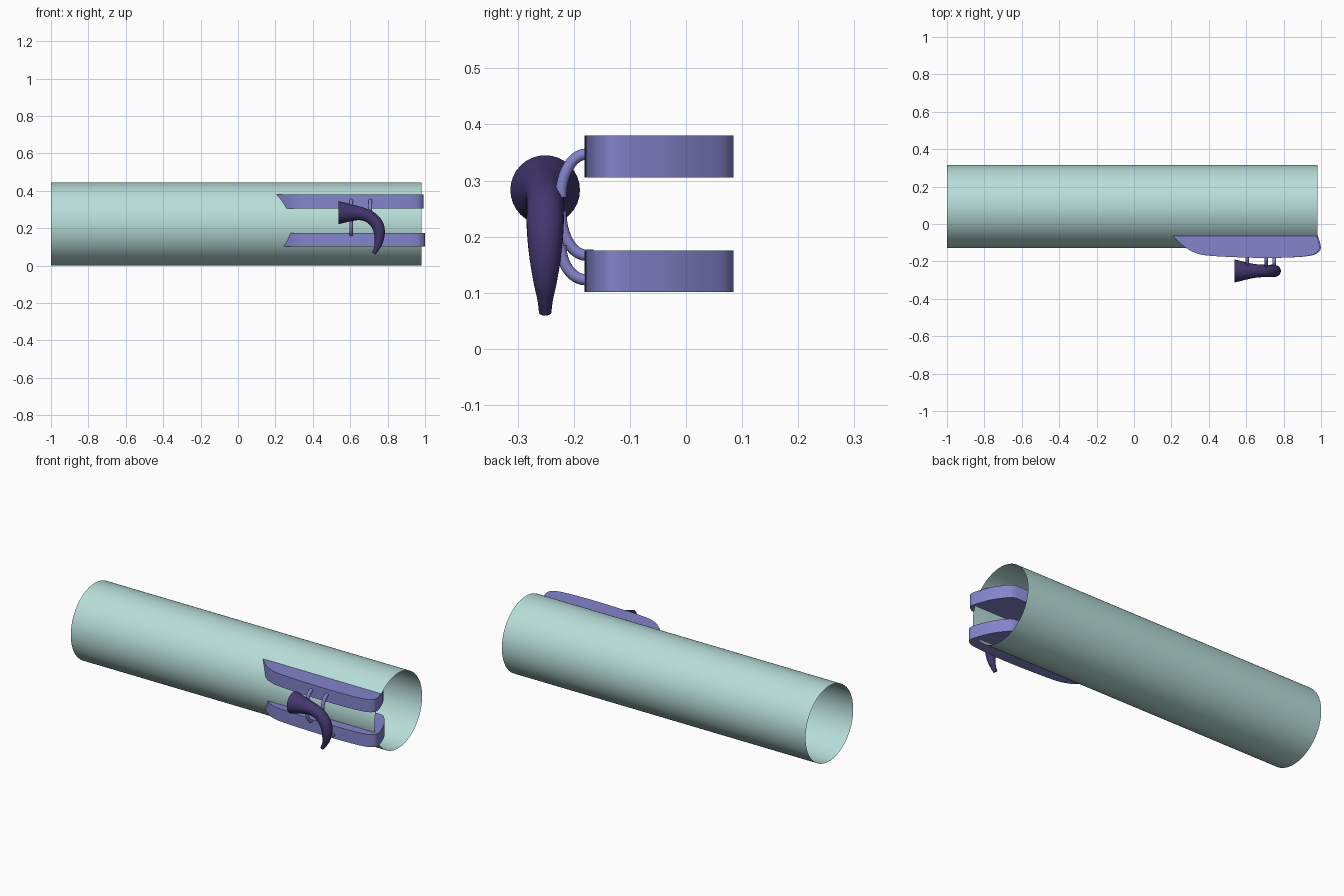
import bpy, bmesh, math
from mathutils import Vector

cube = bpy.data.objects.get("Cube")
if cube:
    bpy.data.objects.remove(cube)


def material(name, rgb):
    m = bpy.data.materials.new(name)
    m.use_nodes = True
    m.diffuse_color = (*rgb, 1)
    m.node_tree.nodes["Principled BSDF"].inputs["Base Color"].default_value = (*rgb, 1)
    return m


MINT = material("pale_mint", (0.48, 0.73, 0.69))
LILAC = material("periwinkle", (0.23, 0.23, 0.60))
PLUM = material("dark_plum", (0.055, 0.038, 0.16))


def finish(bm, name, mat, angle=35, fix=True):
    if fix:
        bmesh.ops.recalc_face_normals(bm, faces=bm.faces)
    mesh = bpy.data.meshes.new(name)
    bm.to_mesh(mesh)
    bm.free()
    mesh.materials.append(mat)
    ob = bpy.data.objects.new(name, mesh)
    bpy.context.collection.objects.link(ob)
    bpy.ops.object.select_all(action='DESELECT')
    ob.select_set(True)
    bpy.context.view_layer.objects.active = ob
    bpy.ops.object.shade_smooth_by_angle(angle=math.radians(angle))
    return ob


def spline(points, steps=6):
    """Smooth curve through the points, of any dimension."""
    p = [Vector(q) for q in points]
    p = [2 * p[0] - p[1]] + p + [2 * p[-1] - p[-2]]
    out = []
    for a, b, c, d in zip(p, p[1:], p[2:], p[3:]):
        for i in range(steps):
            t = i / steps
            out.append(0.5 * (2 * b + (c - a) * t + (2 * a - 5 * b + 4 * c - d) * t * t
                              + (3 * b - a - 3 * c + d) * t ** 3))
    return out + [p[-2]]


def sweep(name, path, radii, side, mat, sides=32):
    """Round section along a planar path; side is the plane's normal."""
    bm = bmesh.new()
    rings = []
    for i, c in enumerate(path):
        along = path[min(i + 1, len(path) - 1)] - path[max(i - 1, 0)]
        up = side.cross(along).normalized()
        turns = [math.tau * k / sides for k in range(sides)]
        rings.append([bm.verts.new(c + radii[i] * (side * math.cos(t) + up * math.sin(t)))
                      for t in turns])
    for r, s in zip(rings, rings[1:]):
        for k in range(sides):
            j = (k + 1) % sides
            bm.faces.new((r[k], r[j], s[j], s[k]))
    bm.faces.new(rings[0])
    bm.faces.new(rings[-1])
    return finish(bm, name, mat)


# Open thin-walled tube lying along x
R, TUBE_Y, SIDES = 0.222, 0.093, 96
bm = bmesh.new()
ends = [[bm.verts.new((x, TUBE_Y + R * math.cos(math.tau * k / SIDES),
                       R + R * math.sin(math.tau * k / SIDES))) for k in range(SIDES)]
        for x in (-1, 0.98)]
for k in range(SIDES):
    j = (k + 1) % SIDES
    bm.faces.new((ends[0][k], ends[0][j], ends[1][j], ends[1][k]))
finish(bm, "tube", MINT)

# Two flat rails set through the wall of the tube
OUTLINE = [(0.08, 0.075), (0.14, 0.005), (0.21, -0.064), (0.265, -0.115), (0.32, -0.15),
           (0.40, -0.169), (0.62, -0.180), (0.80, -0.180), (0.93, -0.171), (0.98, -0.153),
           (0.995, -0.12), (0.972, -0.045), (0.945, 0.008), (0.90, 0.068), (0.87, 0.085)]


def rail(name, low, high, shift):
    bm = bmesh.new()
    shape = spline(OUTLINE) + [Vector((0.09, 0.085))]
    face = bm.faces.new([bm.verts.new((p.x + shift, p.y, low)) for p in shape])
    top = bmesh.ops.extrude_face_region(bm, geom=[face])["geom"]
    bmesh.ops.translate(bm, vec=(0, 0, high - low),
                        verts=[v for v in top if isinstance(v, bmesh.types.BMVert)])
    finish(bm, name, LILAC)


rail("upper_rail", 0.305, 0.38, -0.003)
rail("lower_rail", 0.101, 0.175, 0.004)

# Curved horn with a wide flat end: x, z, radius along its middle
HORN = [(0.537, 0.283, 0.062), (0.57, 0.283, 0.054), (0.61, 0.282, 0.044), (0.66, 0.277, 0.035),
        (0.71, 0.257, 0.033), (0.745, 0.218, 0.033), (0.756, 0.17, 0.029),
        (0.751, 0.12, 0.021), (0.739, 0.088, 0.014), (0.725, 0.065, 0.011)]
horn = spline(HORN)
sweep("horn", [Vector((p[0], -0.251, p[1])) for p in horn], [p[2] for p in horn],
      Vector((0, 1, 0)), PLUM)

# Bent pegs joining the horn to the rails: x, height at the rail, height at the horn
PEGS = {"upper_front_peg": (0.605, 0.347, 0.27), "upper_rear_peg": (0.707, 0.347, 0.27),
        "lower_front_peg": (0.605, 0.167, 0.245), "lower_rear_peg": (0.75, 0.123, 0.185)}
for name, (x, start, end) in PEGS.items():
    bend = [Vector((x, -0.165, start))]
    for i in range(13):
        a = math.pi / 2 * i / 12
        bend.append(Vector((x, -0.178 - 0.045 * math.sin(a),
                            start + (end - start) * (1 - math.cos(a)))))
    sweep(name, bend, [0.01] * len(bend), Vector((1, 0, 0)), LILAC, 16)
